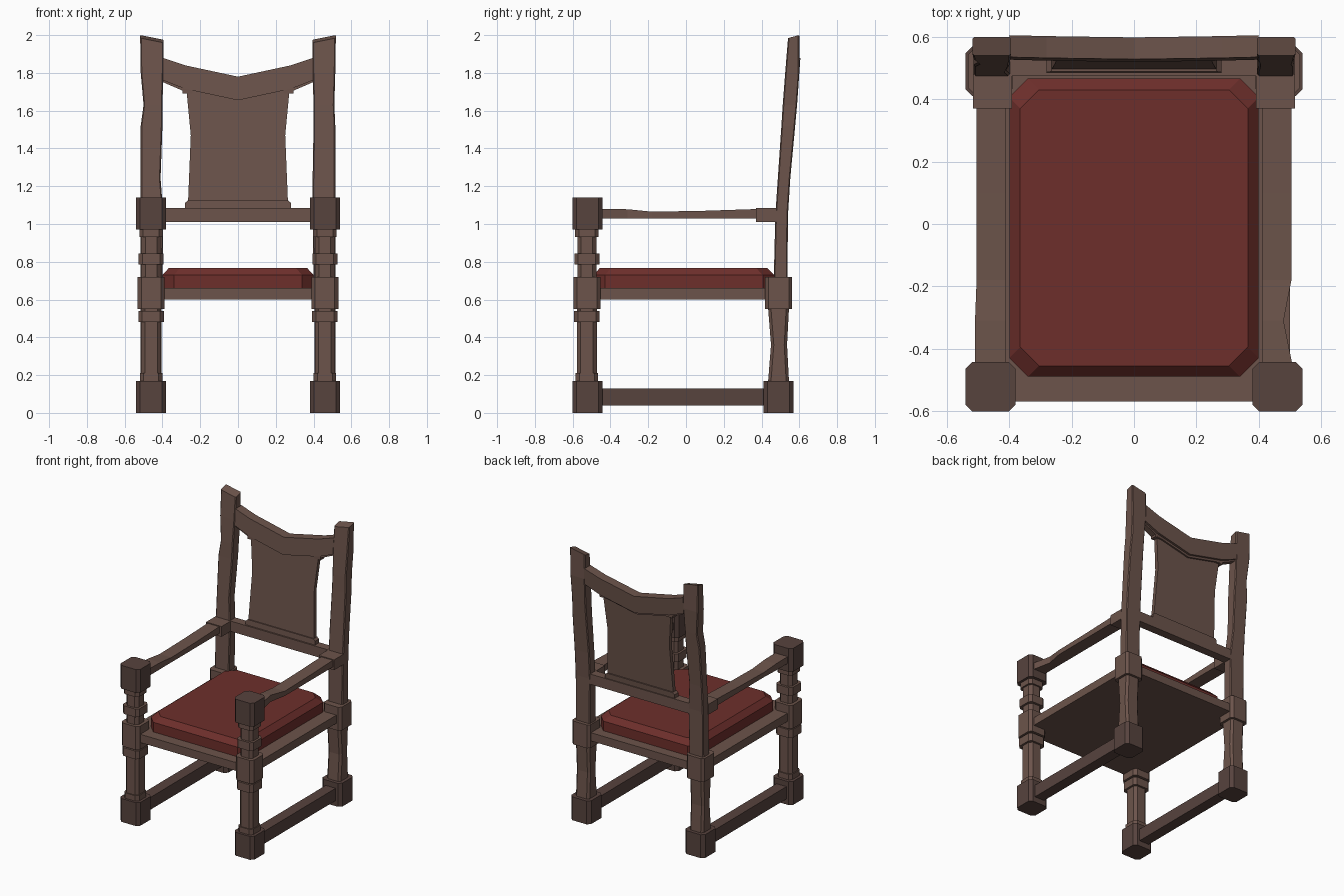
import bpy, bmesh

if "Cube" in bpy.data.objects:
    bpy.data.objects.remove(bpy.data.objects["Cube"])


def material(name, rgb):
    m = bpy.data.materials.new(name)
    m.diffuse_color = (*rgb, 1)
    m.use_nodes = True
    m.node_tree.nodes["Principled BSDF"].inputs["Base Color"].default_value = m.diffuse_color
    return m


WOOD = material("wood", (0.15, 0.088, 0.07))
DARK = material("dark_wood", (0.095, 0.056, 0.048))
RED = material("red_cloth", (0.155, 0.028, 0.024))


def finish(name, bm, mat):
    bmesh.ops.recalc_face_normals(bm, faces=bm.faces)
    me = bpy.data.meshes.new(name)
    bm.to_mesh(me)
    bm.free()
    me.materials.append(mat)
    ob = bpy.data.objects.new(name, me)
    bpy.context.collection.objects.link(ob)
    return ob


def bridge(bm, rings):
    for a, b in zip(rings, rings[1:]):
        n = len(a)
        for i in range(n):
            bm.faces.new((a[i], a[(i + 1) % n], b[(i + 1) % n], b[i]))
    bm.faces.new(rings[0])
    bm.faces.new(rings[-1])


def loft(name, sections, chamfer, mat, tilt=(0, 0)):
    """Stack of chamfered rectangles (x0, x1, y0, y1, z); tilt slopes the top."""
    bm = bmesh.new()
    rings = []
    for k, (x0, x1, y0, y1, z) in enumerate(sections):
        c = chamfer
        if c:
            pts = [(x0 + c, y0), (x1 - c, y0), (x1, y0 + c), (x1, y1 - c),
                   (x1 - c, y1), (x0 + c, y1), (x0, y1 - c), (x0, y0 + c)]
        else:
            pts = [(x0, y0), (x1, y0), (x1, y1), (x0, y1)]
        tx, ty = tilt if k == len(sections) - 1 else (0, 0)
        rings.append([bm.verts.new((x, y, z + tx * (x - (x0 + x1) / 2)
                                    + ty * (y - (y0 + y1) / 2))) for x, y in pts])
    bridge(bm, rings)
    return finish(name, bm, mat)


def box(name, x0, x1, y0, y1, z0, z1, mat=WOOD, chamfer=0):
    return loft(name, [(x0, x1, y0, y1, z0), (x0, x1, y0, y1, z1)], chamfer, mat)


def block(name, x, y, h, z0, z1, mat=WOOD, chamfer=0.02):
    return box(name, x - h, x + h, y - h, y + h, z0, z1, mat, chamfer)


def lean(z):
    return 0.47 + (z - 1.0) * 0.07


def panel(name, outline, front, thick):
    """Leaning back panel from a half outline (x, z), mirrored across x = 0."""
    pts = outline + [(-x, z) for x, z in reversed(outline) if x > 0]
    bm = bmesh.new()
    bridge(bm, [[bm.verts.new((x, lean(z) + d, z)) for x, z in pts]
                for d in (front, front + thick)])
    return finish(name, bm, WOOD)


for s, side in ((-1, "left"), (1, "right")):
    x = 0.46 * s

    # Turned front leg and arm support: blocks, shafts and collars
    block(side + "_front_foot", x, -0.522, 0.08, 0, 0.17, DARK, 0.022)
    block(side + "_front_leg", x, -0.525, 0.053, 0.17, 0.55)
    block(side + "_front_leg_low_collar", x, -0.525, 0.06, 0.17, 0.21)
    block(side + "_front_leg_collar", x, -0.525, 0.068, 0.48, 0.54)
    block(side + "_front_seat_block", x, -0.524, 0.072, 0.55, 0.72)
    block(side + "_arm_support", x, -0.525, 0.05, 0.72, 0.97)
    block(side + "_arm_support_collar", x, -0.525, 0.066, 0.785, 0.845)
    block(side + "_arm_support_top_collar", x, -0.525, 0.062, 0.93, 0.97)
    block(side + "_arm_knob", x, -0.522, 0.08, 0.97, 1.14, DARK, 0.022)

    # Back leg
    block(side + "_back_foot", x, 0.49, 0.08, 0, 0.17, DARK, 0.022)
    loft(side + "_back_leg", [(x - .055, x + .055, 0.435, 0.545, 0.17),
                              (x - .055, x + .055, 0.45, 0.535, 0.36),
                              (x - .055, x + .055, 0.435, 0.545, 0.55)], 0.015, WOOD)
    block(side + "_back_seat_block", x, 0.49, 0.072, 0.55, 0.72, WOOD, 0.018)

    # Leaning back post with hand-hewn dents: (z, inner, outer, front, back)
    hewn = [(0.72, .40, .515, .465, .537), (1.05, .395, .515, .473, .540),
            (1.24, .41 if s < 0 else .395, .515, .486, .552),
            (1.52, .40, .515, .505, .578),
            (1.63, .40, .50 if s < 0 else .51, .512, .588),
            (1.80, .395, .515, .525, .60), (1.98, .395, .518, .54, .60)]
    loft(side + "_back_post",
         [(*sorted((s * i, s * o)), f, b, z) for z, i, o, f, b in hewn],
         0.006, WOOD, (0.2 * s, 0.27))

    # Arm rest with its joint to the post
    bm = bmesh.new()
    bridge(bm, [[bm.verts.new(p) for p in ((s * .41, y, 1.03), (s * o, y, 1.03),
                                           (s * o, y, t), (s * .41, y, t))]
                for y, o, t in ((-.46, .51, 1.08), (-.31, .51 - .03 * (s > 0), 1.078),
                                (-.18, .505, 1.065), (.10, .505, 1.07), (.40, .505, 1.08))])
    finish(side + "_arm", bm, WOOD)
    box(side + "_arm_joint", *sorted((s * .392, s * .516)), .37, .48, 1.01, 1.085)

    # Floor stretcher
    box(side + "_stretcher", x - .04, x + .04, -.46, .43, .04, .13, DARK)

# Seat board and cushion
box("seat_board", -.50, .50, -.57, .54, .60, .66)
cushion = loft("seat_cushion", [(-.40, .40, -.49, .467, .655), (-.40, .40, -.49, .467, .73),
                                (-.365, .365, -.455, .43, .768)], 0.06, RED)

# Back rest: lower rail, splat with mouldings, dipped crest
box("back_lower_rail", -.41, .41, .475, .538, 1.01, 1.085)
panel("splat_base", [(.28, 1.08), (.28, 1.112), (.265, 1.125)], .01, .045)
panel("splat", [(.265, 1.10), (.25, 1.47), (.27, 1.68), (.27, 1.75), (0, 1.68)], .018, .028)
for s, side in ((-1, "left"), (1, "right")):
    box(side + "_splat_bracket", *sorted((s * .24, s * .295)), .53, .575, 1.69, 1.745)
panel("crest_lip", [(0, 1.64), (.28, 1.70), (.40, 1.752), (.40, 1.80), (.28, 1.78), (0, 1.70)],
      .013, .045)
panel("crest_rail", [(0, 1.655), (.28, 1.715), (.40, 1.762), (.40, 1.88), (.28, 1.84), (0, 1.78)],
      .004, .07)
